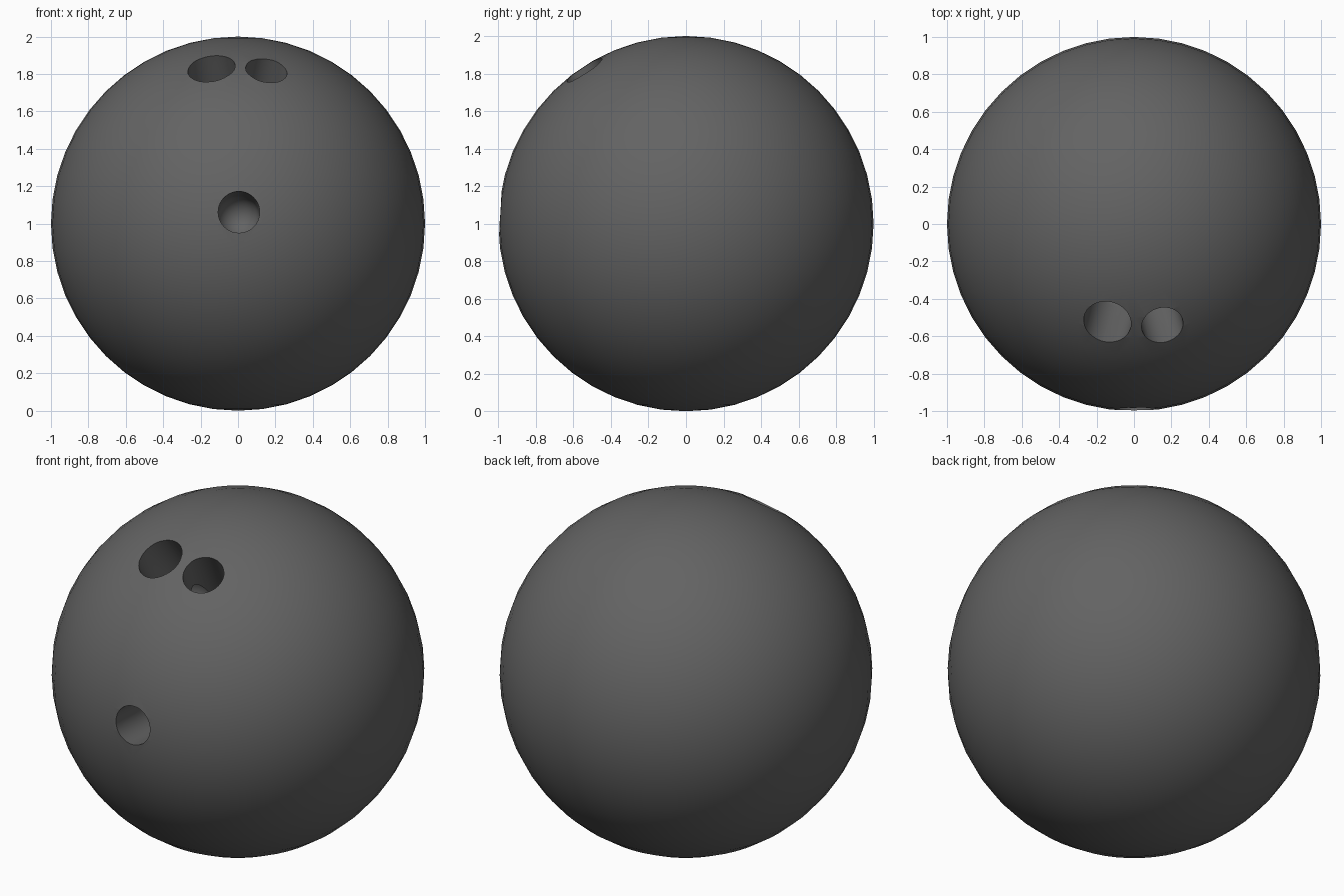
import bpy, bmesh, math
from mathutils import Vector

if "Cube" in bpy.data.objects:
    bpy.data.objects.remove(bpy.data.objects["Cube"])

grey = bpy.data.materials.new("charcoal grey")
grey.diffuse_color = (0.125, 0.125, 0.125, 1)
grey.use_nodes = True
grey.node_tree.nodes["Principled BSDF"].inputs["Base Color"].default_value = grey.diffuse_color
CENTRE = Vector((0, 0, 1))


def make_object(name, bm):
    mesh = bpy.data.meshes.new(name)
    bmesh.ops.recalc_face_normals(bm, faces=bm.faces)
    bm.to_mesh(mesh)
    bm.free()
    mesh.materials.append(grey)
    obj = bpy.data.objects.new(name, mesh)
    bpy.context.collection.objects.link(obj)
    return obj


def drill(name, direction, radius, depth, sides=40, steps=8):
    """Round-ended drill bit pointing at the ball centre."""
    bm = bmesh.new()
    # radius / height profile: straight shank, then a hemispherical tip
    profile = [(radius, 1.2), (radius, 1 - depth + radius)]
    for i in range(1, steps):
        a = math.pi / 2 * i / steps
        profile.append((radius * math.cos(a), 1 - depth + radius - radius * math.sin(a)))
    rings = [[bm.verts.new((r * math.cos(2 * math.pi * k / sides),
                            r * math.sin(2 * math.pi * k / sides), h))
              for k in range(sides)] for r, h in profile]
    for a, b in zip(rings, rings[1:]):
        for k in range(sides):
            j = (k + 1) % sides
            bm.faces.new((a[k], a[j], b[j], b[k]))
    bm.faces.new(rings[0])
    tip = bm.verts.new((0, 0, 1 - depth))
    for k in range(sides):
        bm.faces.new((rings[-1][k], rings[-1][(k + 1) % sides], tip))
    obj = make_object(name, bm)
    obj.rotation_mode = 'QUATERNION'
    obj.rotation_quaternion = Vector(direction).to_track_quat('Z', 'Y')
    obj.location = CENTRE
    obj.hide_render = True
    return obj


# Ball
bm = bmesh.new()
bmesh.ops.create_uvsphere(bm, u_segments=48, v_segments=24, radius=1)
bmesh.ops.translate(bm, verts=bm.verts, vec=CENTRE)
ball = make_object("ball", bm)

# Thumb hole and two finger holes
cutters = [
    drill("thumb_drill", (0.005, -1, 0.062), 0.111, 0.5),
    drill("left_finger_drill", (-0.143, -0.527, 0.835), 0.128, 0.5),
    drill("right_finger_drill", (0.153, -0.545, 0.825), 0.112, 0.5),
]
bpy.context.view_layer.objects.active = ball
ball.select_set(True)
for cutter in cutters:
    mod = ball.modifiers.new("hole", 'BOOLEAN')
    mod.operation = 'DIFFERENCE'
    mod.solver = 'EXACT'
    mod.object = cutter
    bpy.ops.object.modifier_apply(modifier=mod.name)
for cutter in cutters:
    bpy.data.objects.remove(cutter)

# Smooth surface with crisp hole rims
bpy.ops.object.shade_smooth_by_angle(angle=math.radians(35))
